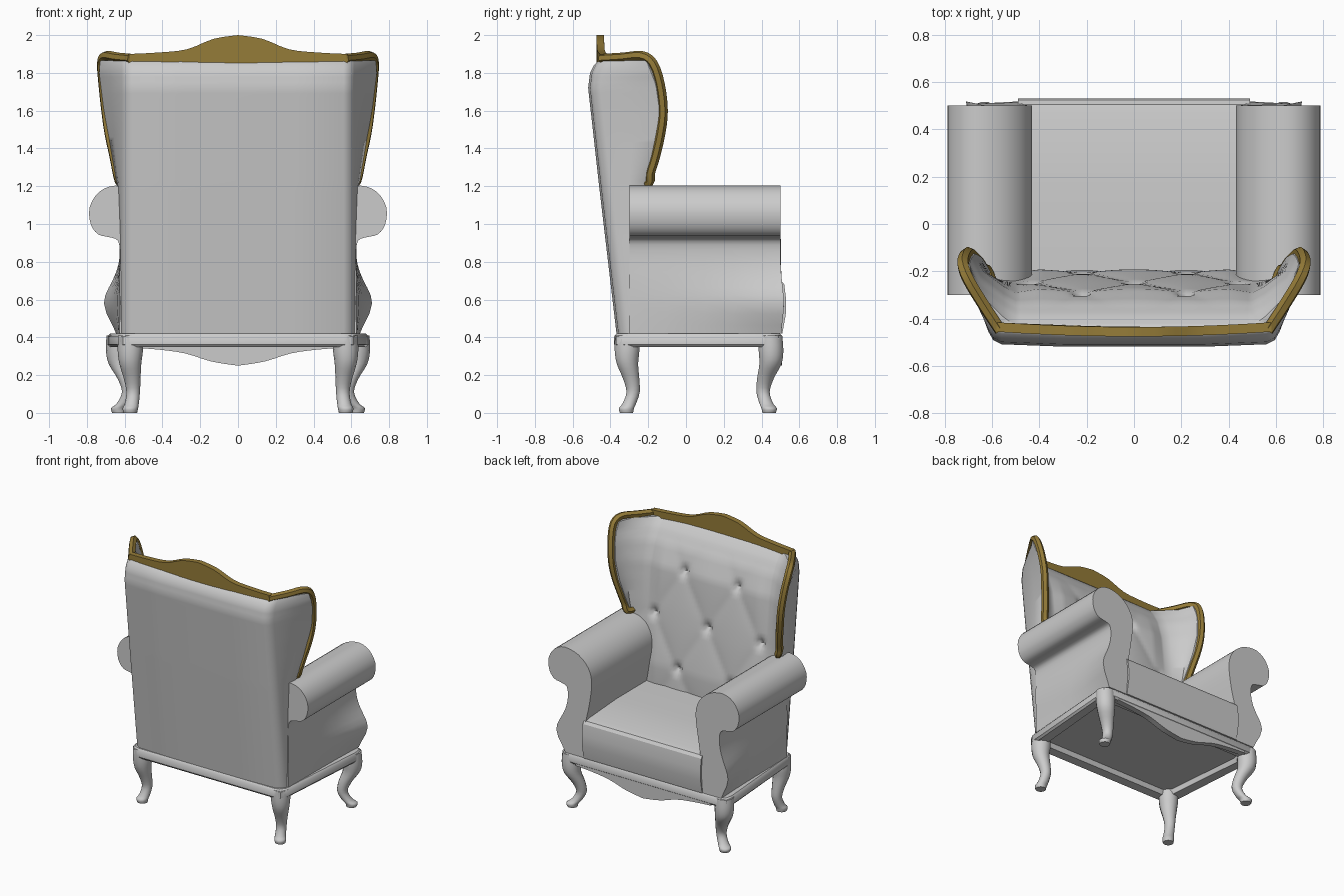
import bpy, bmesh, math

if "Cube" in bpy.data.objects:
    bpy.data.objects.remove(bpy.data.objects["Cube"])

gold = bpy.data.materials.new("gold_wood")
gold.diffuse_color = (0.30, 0.20, 0.04, 1)
gold.use_nodes = True
gold.node_tree.nodes["Principled BSDF"].inputs["Base Color"].default_value = gold.diffuse_color


def finish(ob, mat=None, angle=40):
    bpy.ops.object.select_all(action='DESELECT')
    ob.select_set(True)
    bpy.context.view_layer.objects.active = ob
    bpy.ops.object.shade_smooth_by_angle(angle=math.radians(angle))
    if mat:
        ob.data.materials.append(mat)
    return ob


def loft(name, rings, mat=None, angle=40):
    """Closed rings of equal length, skinned and capped."""
    bm = bmesh.new()
    vs = [[bm.verts.new(p) for p in r] for r in rings]
    n = len(rings[0])
    for a, b in zip(vs, vs[1:]):
        for i in range(n):
            j = (i + 1) % n
            bm.faces.new((a[i], a[j], b[j], b[i]))
    bm.faces.new(vs[0][::-1])
    bm.faces.new(vs[-1])
    bmesh.ops.recalc_face_normals(bm, faces=bm.faces)
    me = bpy.data.meshes.new(name)
    bm.to_mesh(me)
    bm.free()
    ob = bpy.data.objects.new(name, me)
    bpy.context.collection.objects.link(ob)
    return finish(ob, mat, angle)


def lerp(table, z):
    for (a, va), (b, vb) in zip(table, table[1:]):
        if z <= b:
            return va + (vb - va) * max(0, z - a) / (b - a)
    return table[-1][1]


def smooth_path(pts, steps=4):
    """Catmull-Rom through the points."""
    out = []
    for i in range(len(pts) - 1):
        p = [pts[max(0, min(len(pts) - 1, i + k))] for k in (-1, 0, 1, 2)]
        for s in range(steps):
            t = s / steps
            out.append(tuple(0.5 * (2 * b + (c - a) * t + (2 * a - 5 * b + 4 * c - d) * t * t
                                    + (3 * b - a - 3 * c + d) * t ** 3) for a, b, c, d in zip(*p)))
    return out + [tuple(pts[-1])]


# Winged, tufted backrest: plan sections stacked in z
BACK = [(.42, -.37), (1.2, -.462), (1.72, -.52), (1.8, -.51), (1.84, -.49), (1.865, -.465)]
FRONT = [(.42, -.2), (.88, -.208), (1.23, -.25), (1.58, -.29), (1.72, -.33), (1.81, -.38), (1.865, -.43)]
WING_Y = [(.42, -.2), (1.2, -.21), (1.3, -.175), (1.45, -.135), (1.6, -.12), (1.74, -.14), (1.865, -.19)]
WING_X = [(.42, .62), (.95, .625), (1.2, .64), (1.4, .675), (1.6, .71), (1.8, .735), (1.865, .73)]
BUTTONS = [(x, z) for x, z in ((0, 1.23), (.44, 1.23), (-.44, 1.23), (.22, 1.58), (-.22, 1.58), (.22, .88), (-.22, .88))]


def tuft(x, z):
    u, v = x / .22 + (z - 1.23) / .35, x / .22 - (z - 1.23) / .35
    fade = max(0, min(1, (1.78 - z) / .2)) * max(0, min(1, (.5 - abs(x)) / .1))
    puff = .016 * math.sqrt(abs(math.sin(math.pi * u / 2) * math.sin(math.pi * v / 2)))
    dent = sum(.04 * math.exp(-((x - bx) ** 2 + (z - bz) ** 2) / .0009) for bx, bz in BUTTONS)
    return puff * fade - dent


def back_section(z):
    yb, yf, yw, xw = (lerp(t, z) for t in (BACK, FRONT, WING_Y, WING_X))
    half = [(.3, yb + .002), (.56, yb + .012), (.595, yb + .03), (.615, yb + .065),
            ((.615 + xw) / 2 + .005, (yb + .065 + yw) / 2), (xw, yw - .02), (xw - .015, yw),
            (xw - .04, yw - .005), (.6 + (xw - .62) * .45, yf + .55 * (yw - yf)), (.55, yf + .15 * (yw - yf))]
    xs = [.5 - i / 50 for i in range(51)]
    pts = half + [(x, yf + tuft(x, z)) for x in xs] + [(-x, y) for x, y in reversed(half)]
    return [(x, y, z) for x, y in pts]


levels = [.42 + .0289 * i for i in range(48)] + [1.8, 1.82, 1.84, 1.855, 1.865]
loft("backrest", [back_section(z) for z in levels], angle=50)

# Gold wing trim, both sides
trim = [(.60, -.255, 1.218), (.625, -.195, 1.222), (.64, -.19, 1.27), (.655, -.165, 1.35), (.683, -.135, 1.48),
        (.70, -.122, 1.6), (.715, -.138, 1.74), (.722, -.175, 1.85), (.70, -.235, 1.89), (.64, -.335, 1.882), (.565, -.45, 1.875)]
for s, side in ((1, "right"), (-1, "left")):
    cu = bpy.data.curves.new("wing_trim_" + side, 'CURVE')
    cu.dimensions = '3D'
    cu.bevel_depth = .026
    cu.bevel_resolution = 1
    cu.use_fill_caps = True
    path = smooth_path(trim, 3)
    sp = cu.splines.new('POLY')
    sp.points.add(len(path) - 1)
    for p, (x, y, z) in zip(sp.points, path):
        p.co = (s * x, y, z, 1)
    ob = bpy.data.objects.new("wing_trim_" + side, cu)
    bpy.context.collection.objects.link(ob)
    bpy.ops.object.select_all(action='DESELECT')
    ob.select_set(True)
    bpy.context.view_layer.objects.active = ob
    bpy.ops.object.convert(target='MESH')
    finish(bpy.context.object, gold, 30)

# Gold crest rail across the top
top = smooth_path([(.58, 1.9), (.42, 1.908), (.27, 1.925), (.13, 1.98), (0, 2.0)], 3)
rail = [(x, z) for x, z in top] + [(-x, z) for x, z in reversed(top[:-1])]
loft("crest_rail", [[(x, y + .02 * (x / .58) ** 2, z) for x, z in rail] +
                    [(x, y + .02 * (x / .58) ** 2, 1.85) for x, z in reversed(rail)]
                    for y in (-.475, -.435)], gold, 30)

# Rolled arms, flared at the lower front
arm = smooth_path([(.49, .42), (.48, .65), (.445, .85), (.43, 1.0), (.46, 1.1), (.54, 1.175), (.65, 1.203), (.735, 1.17),
                   (.785, 1.09), (.78, 1.0), (.74, .945), (.68, .93), (.635, .91), (.625, .83), (.635, .7), (.64, .58), (.63, .42)], 3)
for s, side in ((1, "right"), (-1, "left")):
    rings = []
    for y, flare in ((-.3, -.015), (-.1, 0), (.1, .01), (.25, .022), (.4, .045), (.5, .07)):
        ring = []
        for x, z in arm:
            low = math.exp(-((z - .58) / .13) ** 2)
            bulge = .018 * low if y == .5 else 0
            ring.append((s * (x + (flare * low if x > .56 and z < .95 else 0)), y + bulge, z))
        rings.append(ring)
    loft("arm_" + side, rings)

# Seat cushion
seat = [(-.3, .42), (-.3, .735), (.15, .735), (.47, .71), (.505, .70), (.52, .68), (.53, .6), (.528, .52), (.51, .42)]
loft("seat_cushion", [[(x, y, z) for y, z in seat] for x in (-.49, .49)], angle=25)


# Base frame with a recessed underside
def plan(d, z):
    pts = [(.56, -.38 + d), (.61 - d, -.37 + d), (.635 - d, -.33 + d), (.69 - d, .44 - d), (.68 - d, .49 - d), (.63, .51 - d)]
    return [(x, y, z) for x, y in pts] + [(-x, y, z) for x, y in reversed(pts)]


loft("base_frame", [plan(.09, .385), plan(.08, .35), plan(.012, .348), plan(0, .362), plan(0, .405), plan(.012, .42)])

# Scalloped front apron
low = smooth_path([(.56, .345), (.42, .335), (.28, .315), (.14, .272), (0, .25)], 3)
edge = low + [(-x, z) for x, z in reversed(low[:-1])]
loft("front_apron", [[(x, y, z) for x, z in edge] + [(x, y, .38) for x, z in reversed(edge)]
                     for y in (.465, .508)], angle=30)


# Cabriole legs
def leg(name, s, knots):
    rings = []
    for cx, cy, z, r in smooth_path(knots, 3):
        rings.append([(s * (cx + r * math.cos(a)), cy + r * math.sin(a), z)
                      for a in (math.tau * i / 14 for i in range(14))])
    loft(name, rings, angle=50)


for s, side in ((1, "right"), (-1, "left")):
    leg("front_leg_" + side, s, [(.63, .445, .41, .066), (.632, .45, .33, .067), (.625, .447, .26, .06), (.592, .42, .18, .045),
                                 (.578, .408, .11, .036), (.605, .425, .05, .037), (.63, .44, .025, .042), (.63, .44, 0, .036)])
    leg("back_leg_" + side, s, [(.568, -.312, .41, .066), (.57, -.312, .33, .067), (.57, -.31, .26, .058), (.56, -.29, .18, .044),
                                (.555, -.28, .11, .036), (.562, -.3, .05, .037), (.57, -.315, .025, .041), (.57, -.315, 0, .036)])
